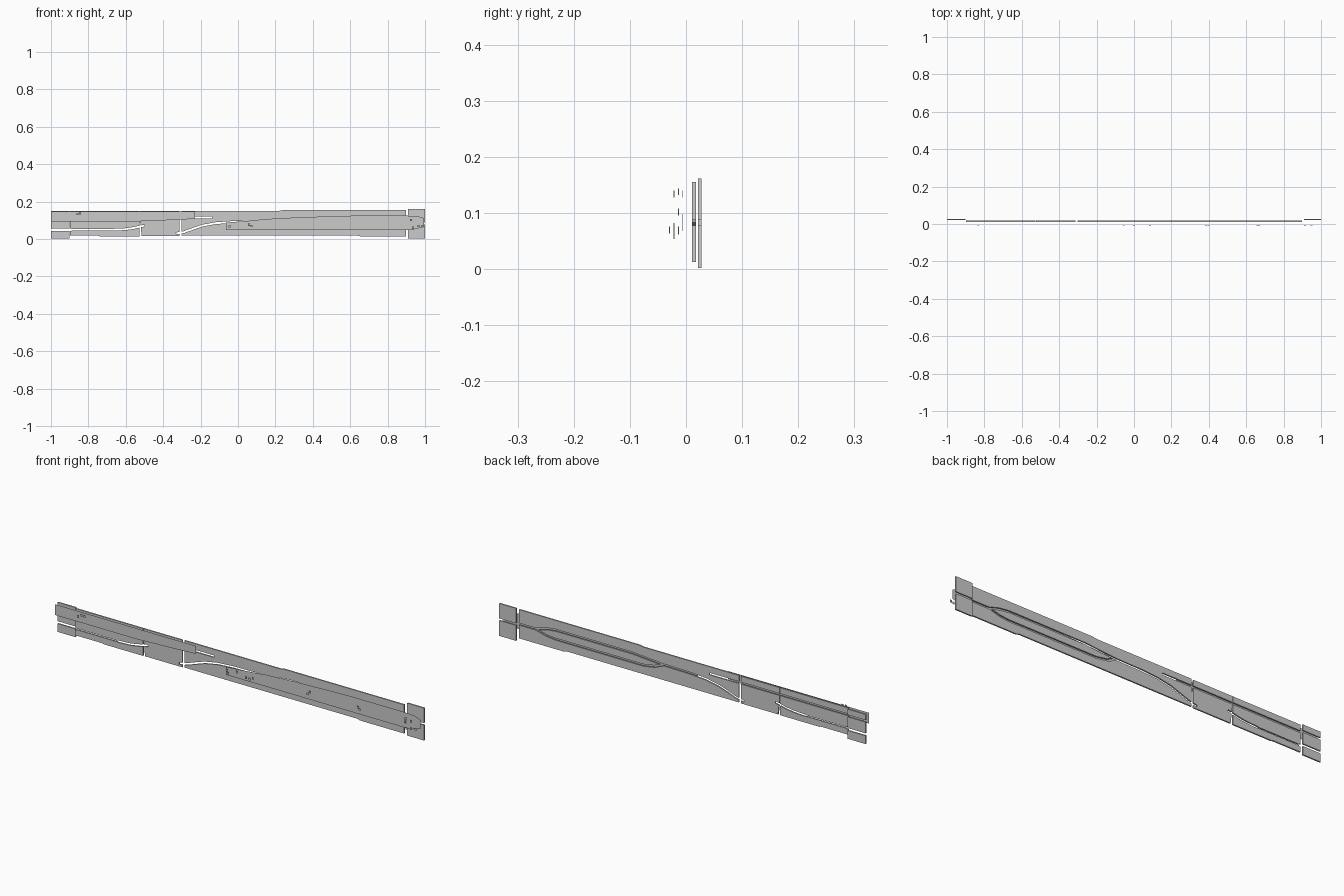
import bpy, bmesh
from mathutils import Vector

if "Cube" in bpy.data.objects:
    bpy.data.objects.remove(bpy.data.objects["Cube"])


def prism(name, pts, y0, y1=None):
    """Extrude an XZ outline from y0 to y1, or leave it as a flat sheet."""
    bm = bmesh.new()
    face = bm.faces.new([bm.verts.new((x, y0, z)) for x, z in pts])
    if y1 is not None:
        ext = bmesh.ops.extrude_face_region(bm, geom=[face])
        verts = [g for g in ext["geom"] if isinstance(g, bmesh.types.BMVert)]
        bmesh.ops.translate(bm, verts=verts, vec=(0, y1 - y0, 0))
        bmesh.ops.recalc_face_normals(bm, faces=bm.faces)
    me = bpy.data.meshes.new(name)
    bm.to_mesh(me)
    bm.free()
    ob = bpy.data.objects.new(name, me)
    bpy.context.collection.objects.link(ob)
    return ob


def rect(x0, x1, z0, z1):
    return [(x0, z0), (x1, z0), (x1, z1), (x0, z1)]


def ribbon(path, w):
    """Outline of constant width around a centre line."""
    p = [Vector(q) for q in path]
    up, down = [], []
    for i, q in enumerate(p):
        t = (p[min(i + 1, len(p) - 1)] - p[max(i - 1, 0)]).normalized()
        n = Vector((-t.y, t.x)) * w / 2
        up.append(q + n)
        down.append(q - n)
    return [tuple(v) for v in down + up[::-1]]


# Track slots: centre line, width
slots = [
    ([(-1.1, .116), (-.5, .116), (-.14, .116)], .010),
    ([(-1.1, .050), (-.89, .050)], .012),
    ([(-.91, .050), (-.66, .050)], .006),
    ([(-.665, .050), (-.60, .053), (-.56, .059), (-.50, .072)], .010),
    ([(-.33, .030), (-.29, .037), (-.24, .055), (-.19, .072), (-.12, .085),
      (-.03, .091), (.12, .093), (.28, .106), (.70, .106), (.75, .100), (.81, .083), (1.1, .083)], .010),
    ([(.115, .091), (.16, .072), (.22, .062), (.70, .062), (.75, .067), (.815, .085)], .010),
]

# Diagram panels: outline, front depth, back depth
panels = {
    "left_end_panel": (rect(-1, -.902, .003, .149), .021, .028),
    "left_panel": ([(-.898, .018), (-.75, .018), (-.74, .015), (-.527, .015),
                    (-.527, .150), (-.898, .150)], .011, .018),
    "middle_panel": ([(-.515, .016), (-.312, .016), (-.312, .150), (-.524, .150), (-.524, .1)], .011, .018),
    "right_panel": ([(-.301, .018), (.64, .018), (.66, .013), (.899, .013),
                     (.899, .155), (.24, .155), (.22, .151), (-.301, .151)], .011, .018),
    "right_end_panel": (rect(.909, 1, .002, .162), .021, .028),
}

cutters = []
for i, (path, w) in enumerate(slots):
    c = prism("slot_cutter", ribbon(path, w), -.01 - i * .001, .05 + i * .001)
    c.hide_render = True
    cutters.append(c)

for name, (outline, y0, y1) in panels.items():
    ob = prism(name, outline, y0, y1)
    xs = [p[0] for p in outline]
    for c in cutters:
        cx = [v.co.x for v in c.data.vertices]
        if max(cx) < min(xs) or min(cx) > max(xs):
            continue
        m = ob.modifiers.new("slot", "BOOLEAN")
        m.object, m.operation, m.solver = c, "DIFFERENCE", "EXACT"
    bpy.context.view_layer.update()
    mesh = bpy.data.meshes.new_from_object(ob.evaluated_get(bpy.context.evaluated_depsgraph_get()))
    ob.modifiers.clear()
    ob.data = mesh
for c in cutters:
    bpy.data.objects.remove(c, do_unlink=True)

# Thin backing sheets in front of the panels
prism("upper_sheet", [(-1, .094), (-.55, .094), (-.45, .098), (-.35, .102), (-.23, .108),
                      (-.23, .147), (-1, .147)], .001)
prism("lower_sheet", [(-.065, .049), (.93, .049), (.955, .055), (.995, .065), (.995, .112), (.96, .122),
                      (.9, .125), (.62, .125), (.5, .122), (.3, .115), (.15, .107), (.06, .098), (-.065, .088)], .001)

# Small indicator plates floating in front: x, z, depth
plates = [(-.858, .134, -.022), (-.845, .138, -.014), (-.833, .134, -.007),
          (-.055, .077, -.007), (-.045, .068, -.014), (0, .082, -.007),
          (.058, .076, -.022), (.072, .070, -.014), (.085, .074, -.007),
          (.385, .078, -.007), (.398, .090, -.007), (.66, .086, -.007), (.668, .076, -.007),
          (.915, .082, -.007), (.925, .102, -.014), (.935, .060, -.022),
          (.95, .092, -.007), (.965, .070, -.030), (.985, .068, -.022)]
for x, z, y in plates:
    prism("indicator_plate", rect(x - .005, x + .005, z - .006, z + .006), y, y + .0012)
